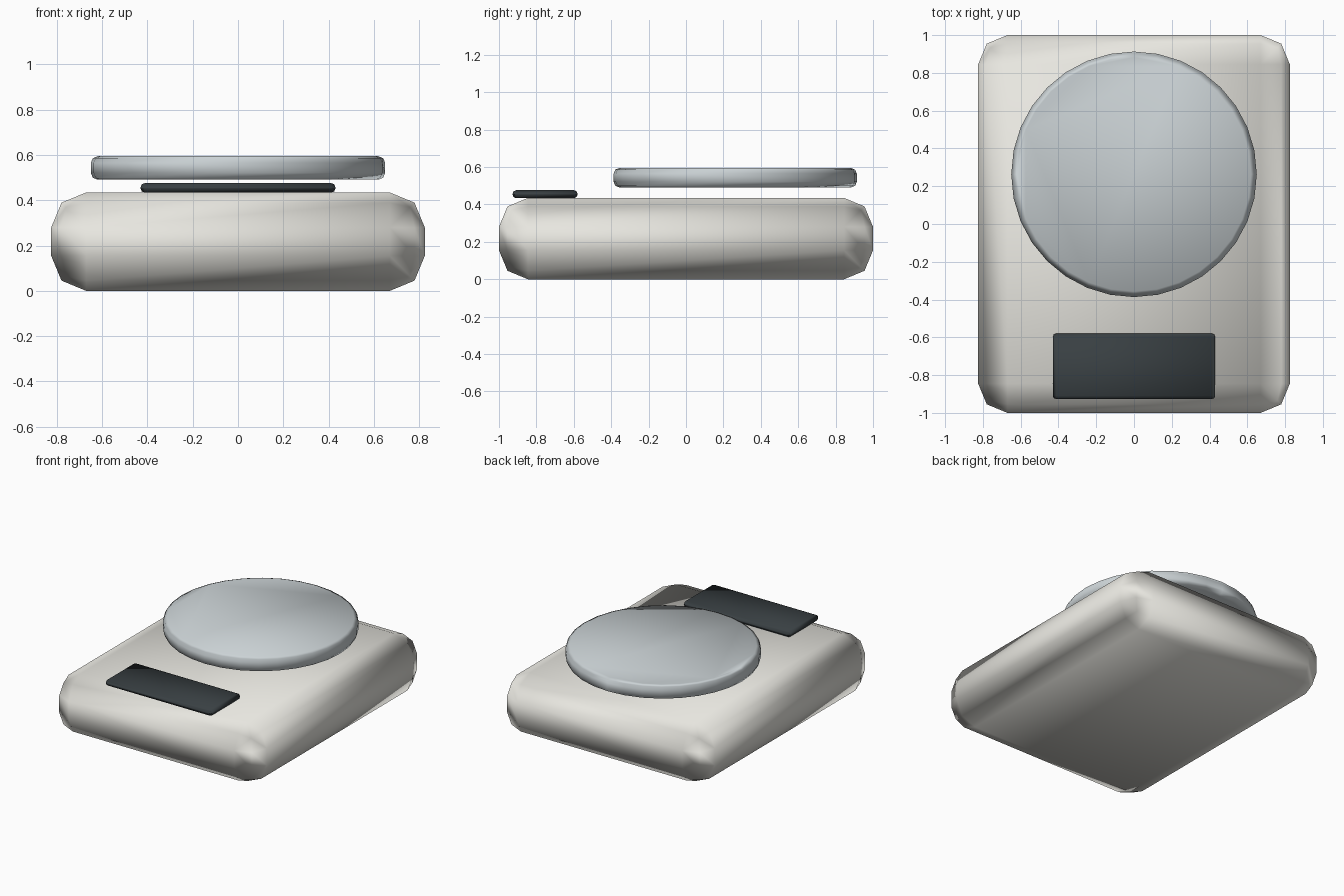
import bpy, math

if "Cube" in bpy.data.objects:
    bpy.data.objects.remove(bpy.data.objects["Cube"])


def material(name, color):
    m = bpy.data.materials.new(name)
    m.diffuse_color = (*color, 1.0)
    m.use_nodes = True
    m.node_tree.nodes["Principled BSDF"].inputs["Base Color"].default_value = m.diffuse_color
    return m


def finish(obj, name, bevel, segments, mat):
    """Name, bevel, colour and smooth the active part."""
    obj.name = name
    bpy.ops.object.transform_apply(location=False, rotation=False, scale=True)
    mod = obj.modifiers.new("rounded_edges", 'BEVEL')
    mod.width = bevel
    mod.segments = segments
    mod.limit_method = 'ANGLE'
    mod.angle_limit = math.radians(40)
    mod.harden_normals = True
    bpy.ops.object.modifier_apply(modifier=mod.name)
    obj.data.materials.append(mat)
    bpy.ops.object.shade_smooth_by_angle(angle=math.radians(50))


def rounded_box(name, x, y, z, bevel, segments, mat):
    """Box given by (min, max) ranges."""
    ranges = (x, y, z)
    bpy.ops.mesh.primitive_cube_add(size=1, location=[(a + b) / 2 for a, b in ranges])
    obj = bpy.context.object
    obj.scale = [b - a for a, b in ranges]
    finish(obj, name, bevel, segments, mat)


casing = material("casing_cream", (0.80, 0.79, 0.74))
steel = material("steel_grey", (0.60, 0.65, 0.67))
glass = material("screen_dark", (0.04, 0.05, 0.055))

# Soft-edged housing
rounded_box("scale_body", (-0.825, 0.825), (-1, 1), (0, 0.435), 0.155, 2, casing)

# Display panel at the front edge
rounded_box("display_panel", (-0.43, 0.43), (-0.927, -0.58), (0.434, 0.476), 0.018, 2, glass)

# Round weighing plate, raised clear of the housing
bpy.ops.mesh.primitive_cylinder_add(vertices=32, radius=0.65, depth=0.104,
                                    location=(0, 0.263, 0.543))
finish(bpy.context.object, "weighing_plate", 0.03, 2, steel)
